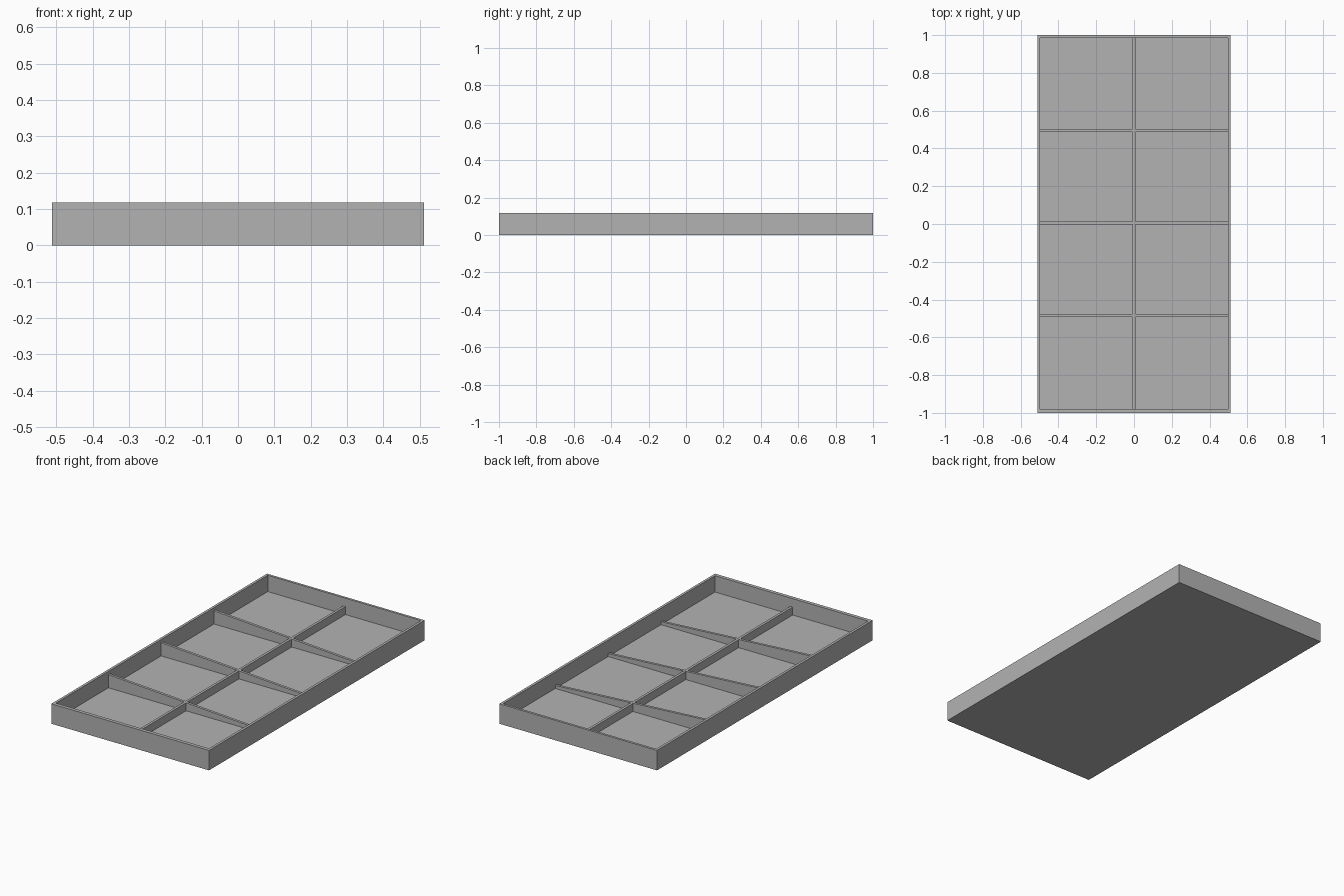
import bpy, bmesh

cube = bpy.data.objects.get("Cube")
if cube:
    bpy.data.objects.remove(cube, do_unlink=True)

# Single matte grey
grey = bpy.data.materials.new("plain_grey")
grey.use_nodes = True
colour = (0.45, 0.45, 0.45, 1)
grey.diffuse_color = colour
grey.node_tree.nodes["Principled BSDF"].inputs["Base Color"].default_value = colour

HALF_X, HALF_Y, HEIGHT, FLOOR = 0.512, 1.0, 0.117, 0.021
INNER_X, INNER_BACK, INNER_FRONT = 0.497, 0.986, -0.979
BAR = 0.015          # divider thickness
EMBED = 0.005        # how far dividers run into walls and floor


def finish(bm, name):
    bmesh.ops.recalc_face_normals(bm, faces=bm.faces)
    mesh = bpy.data.meshes.new(name)
    bm.to_mesh(mesh)
    bm.free()
    mesh.materials.append(grey)
    obj = bpy.data.objects.new(name, mesh)
    bpy.context.collection.objects.link(obj)
    return obj


def block(x0, x1, y0, y1, z0, top_left, top_right):
    """Block whose top may slope from the -x end to the +x end."""
    bm = bmesh.new()
    bmesh.ops.create_cube(bm, size=1)
    for v in bm.verts:
        low_x, low_z = v.co.x < 0, v.co.z < 0
        v.co.y = y0 if v.co.y < 0 else y1
        v.co.x = x0 if low_x else x1
        v.co.z = z0 if low_z else (top_left if low_x else top_right)
    return bm


# Open tray: inset the top for the rim, then sink the opening to the floor
bm = block(-HALF_X, HALF_X, -HALF_Y, HALF_Y, 0, HEIGHT, HEIGHT)
top = max(bm.faces, key=lambda f: f.calc_center_median().z)
bmesh.ops.inset_region(bm, faces=[top], thickness=BAR)
for v in top.verts:
    v.co.x = INNER_X if v.co.x > 0 else -INNER_X
    v.co.y = INNER_BACK if v.co.y > 0 else INNER_FRONT
sunk = bmesh.ops.extrude_face_region(bm, geom=[top])["geom"]
for v in sunk:
    if isinstance(v, bmesh.types.BMVert):
        v.co.z = FLOOR
if top.is_valid:
    bmesh.ops.delete(bm, geom=[top], context="FACES_ONLY")
finish(bm, "tray")

# Level divider down the middle
finish(block(-BAR / 2, BAR / 2, INNER_FRONT - EMBED, INNER_BACK + EMBED,
             FLOOR - EMBED, 0.068, 0.068), "long_divider")

# Three cross dividers with sloping tops
for i in (-1, 0, 1):
    y = 0.005 + i * 0.49
    finish(block(-INNER_X - EMBED, INNER_X + EMBED, y - BAR / 2, y + BAR / 2,
                 FLOOR - EMBED, 0.099, 0.038), "cross_divider_%d" % (i + 2))
